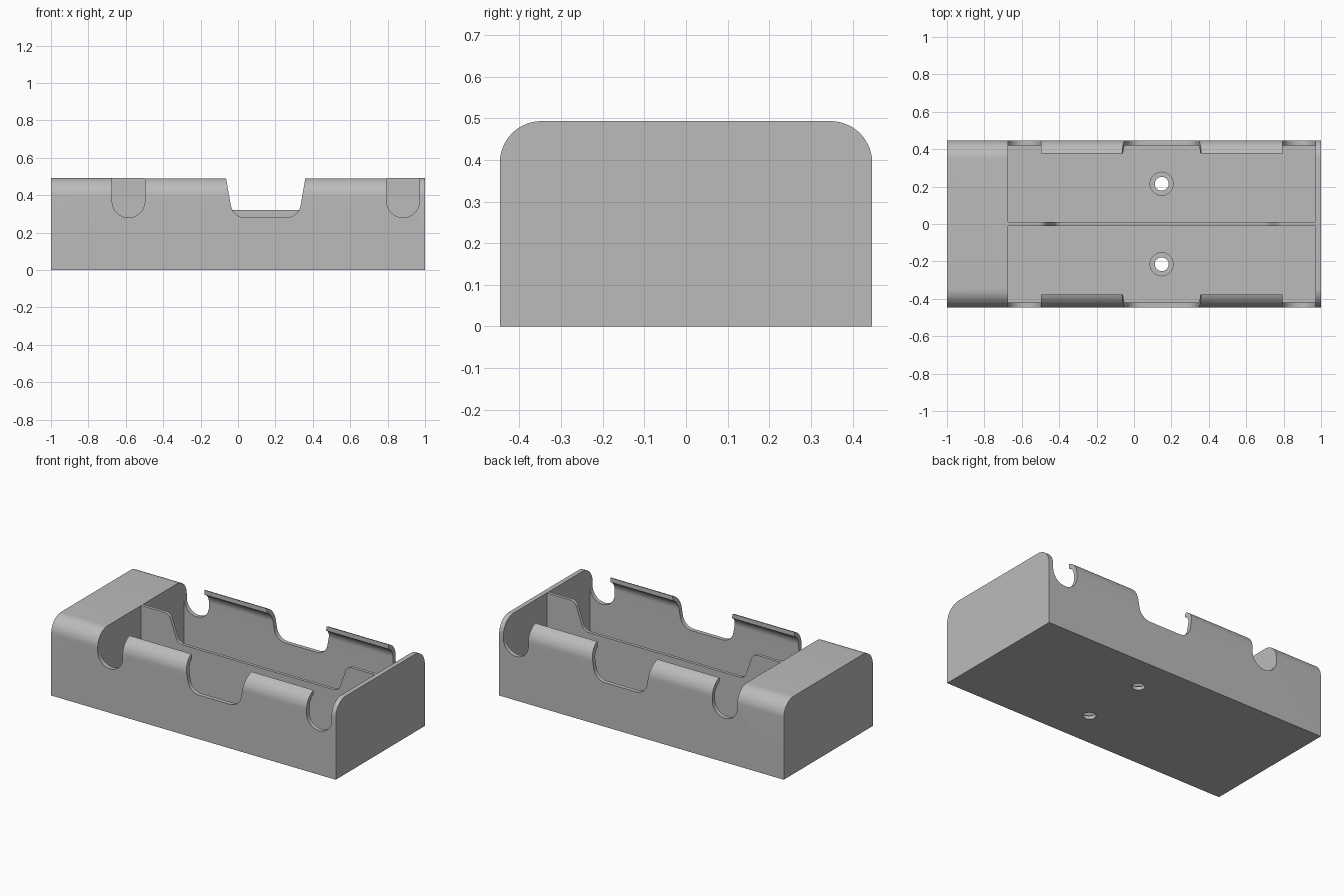
import bpy
import bmesh
from math import cos, sin, radians
from mathutils import Vector

cube = bpy.data.objects.get("Cube")
if cube:
    bpy.data.objects.remove(cube, do_unlink=True)

# Main sizes
HALF_W, HEIGHT, CORNER = 0.447, 0.493, 0.1
WALL, FLOOR = 0.027, 0.04
CAV_L, CAV_R = -0.673, 0.97
LIP = 0.377

grey = bpy.data.materials.new("plain grey")
grey.use_nodes = True
COLOUR = (0.5, 0.5, 0.5, 1)
grey.diffuse_color = COLOUR
grey.node_tree.nodes["Principled BSDF"].inputs["Base Color"].default_value = COLOUR


def arc(cx, cy, r, start, end, steps=14):
    """Points on an arc, angles in degrees."""
    angles = [radians(start + (end - start) * i / steps) for i in range(steps + 1)]
    return [(cx + r * cos(a), cy + r * sin(a)) for a in angles]


def prism(name, outline, axis, low, high):
    """Extrude a 2D outline along x, y or z."""
    place = {"x": lambda u, v, d: (d, u, v),
             "y": lambda u, v, d: (u, d, v),
             "z": lambda u, v, d: (u, v, d)}[axis]
    bm = bmesh.new()
    face = bm.faces.new([bm.verts.new(place(u, v, low)) for u, v in outline])
    grown = bmesh.ops.extrude_face_region(bm, geom=[face])["geom"]
    shift = Vector(place(0, 0, high - low))
    bmesh.ops.translate(bm, vec=shift, verts=[g for g in grown if isinstance(g, bmesh.types.BMVert)])
    bmesh.ops.recalc_face_normals(bm, faces=bm.faces)
    mesh = bpy.data.meshes.new(name)
    bm.to_mesh(mesh)
    bm.free()
    mesh.materials.append(grey)
    obj = bpy.data.objects.new(name, mesh)
    bpy.context.collection.objects.link(obj)
    return obj


def cut(target, cutter):
    """Subtract the cutter, then discard it."""
    cutter.hide_render = True
    bpy.context.view_layer.objects.active = target
    mod = target.modifiers.new("cut", "BOOLEAN")
    mod.operation, mod.solver, mod.object = "DIFFERENCE", "EXACT", cutter
    bpy.ops.object.modifier_apply(modifier=mod.name)
    bpy.data.objects.remove(cutter, do_unlink=True)


def mirrored(half):
    """Close a right half outline with its left half."""
    return half + [(-u, v) for u, v in reversed(half)]


# Case body with rounded upper long edges
cy, cz = HALF_W - CORNER, HEIGHT - CORNER
body = prism("case_body", mirrored([(HALF_W, 0)] + arc(cy, cz, CORNER, 0, 90)), "x", -1, 1)

# Cavity whose side walls curl inward into a lip
inner = [(HALF_W - WALL, FLOOR)] + arc(cy, cz, CORNER - WALL, 0, 65.7) + [(LIP, 0.6)]
cut(body, prism("cavity_cutter", mirrored(inner), "x", CAV_L, CAV_R))

# Rounded end notches through both side walls
R = 0.0875
for left in (CAV_L, CAV_R - 2 * R):
    mid = left + R
    slot = [(left, 0.6)] + arc(mid, 0.28 + R, R, 180, 360, 28) + [(left + 2 * R, 0.6)]
    cut(body, prism("notch_cutter", slot, "y", -0.6, 0.6))

# Wide tapered finger notch in the middle
MID = 0.148
half = arc(0.108, 0.36, 0.08, -90, -9) + [(0.231, 0.6)]
notch = [(MID + u, v) for u, v in mirrored(half)]
cut(body, prism("finger_notch_cutter", notch, "y", -0.6, 0.6))

# Counterbored screw holes in the floor
for y in (-0.215, 0.215):
    for radius, low in ((0.062, 0.022), (0.037, -0.1)):
        ring = arc(MID, y, radius, 0, 360, 40)[:-1]
        cut(body, prism("screw_hole_cutter", ring, "z", low, 0.1))

# Divider between the bays, high at both ends and low in the middle
low_z, high_z = 0.32, HEIGHT - 0.001
reach = (CAV_R - CAV_L) / 2 + 0.005
half = ([(reach, FLOOR - 0.005), (reach, high_z)]
        + arc(0.66, high_z - 0.05, 0.05, 90, 150, 8)
        + arc(0.53, low_z + 0.05, 0.05, -30, -90, 8))
outline = [(MID + u, v) for u, v in mirrored(half)]
divider = prism("bay_divider", outline, "y", -0.01, 0.01)

# Smooth the curves and keep the edges crisp
for obj in (body, divider):
    bpy.ops.object.select_all(action="DESELECT")
    obj.select_set(True)
    bpy.context.view_layer.objects.active = obj
    bpy.ops.object.shade_smooth_by_angle(angle=radians(30))
